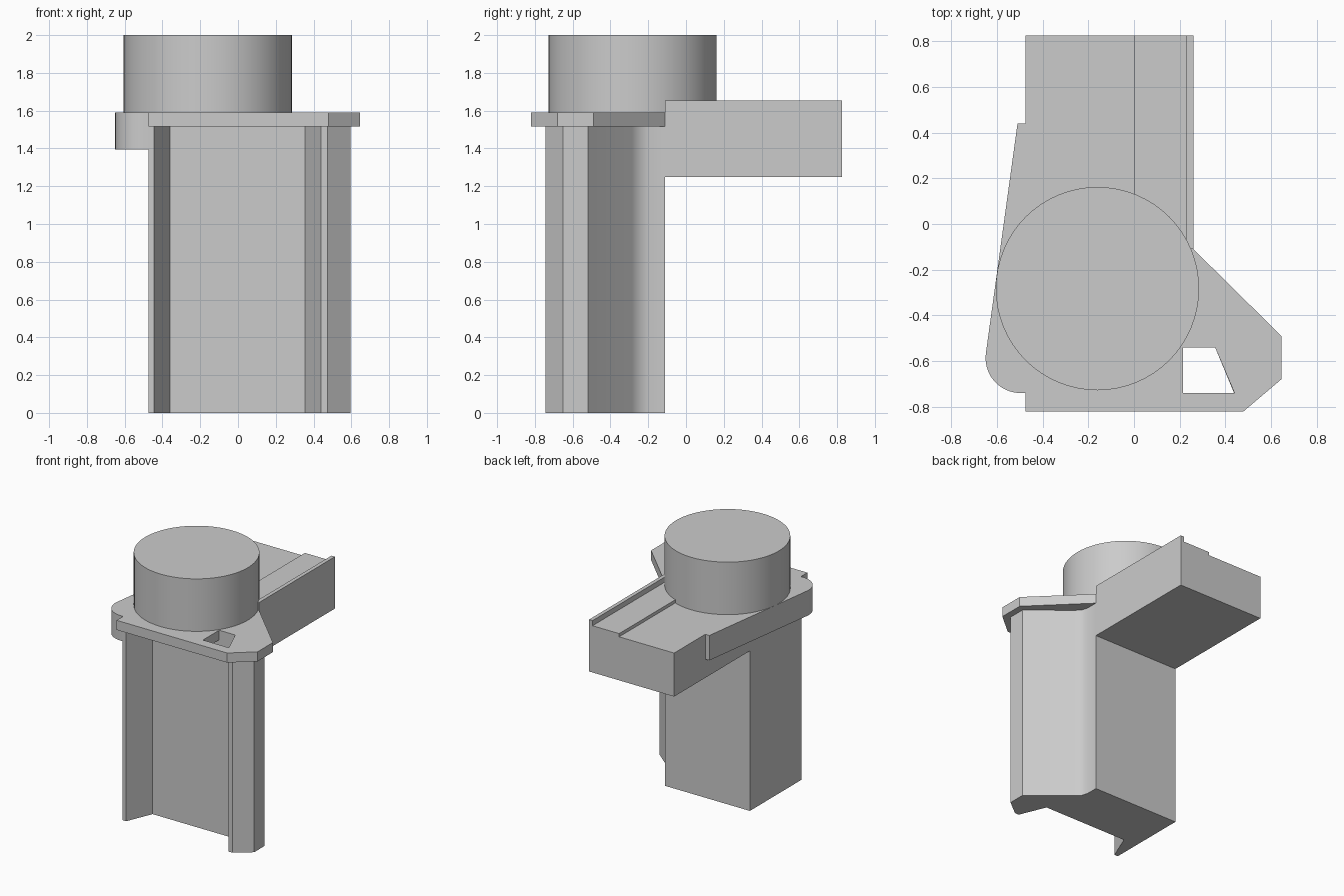
import bpy, bmesh, math
from mathutils import Vector

if "Cube" in bpy.data.objects:
    bpy.data.objects.remove(bpy.data.objects["Cube"])


def prism(name, pts, a, b, axis='z', hole=None, smooth=None):
    """Extrude a profile from a to b: (x, y) along z, or (x, z) along y."""
    bm = bmesh.new()

    def at(p, h):
        return Vector((p[0], p[1], h)) if axis == 'z' else Vector((p[0], h, p[1]))

    edges = []
    for loop in filter(None, (pts, hole)):
        vs = [bm.verts.new(at(p, a)) for p in loop]
        edges += [bm.edges.new((vs[i], vs[i - 1])) for i in range(len(vs))]
    if hole:
        bmesh.ops.triangle_fill(bm, edges=edges, use_beauty=True)
        bmesh.ops.dissolve_limit(bm, angle_limit=0.01, verts=[], edges=bm.edges[:])
    else:
        bm.faces.new(vs)
    ext = bmesh.ops.extrude_face_region(bm, geom=bm.faces[:], use_keep_orig=True)
    top = [g for g in ext['geom'] if isinstance(g, bmesh.types.BMVert)]
    bmesh.ops.translate(bm, verts=top, vec=at((0, 0), b - a))
    bmesh.ops.recalc_face_normals(bm, faces=bm.faces[:])
    me = bpy.data.meshes.new(name)
    bm.to_mesh(me)
    bm.free()
    ob = bpy.data.objects.new(name, me)
    bpy.context.collection.objects.link(ob)
    if smooth:
        bpy.ops.object.select_all(action='DESELECT')
        ob.select_set(True)
        bpy.context.view_layer.objects.active = ob
        bpy.ops.object.shade_smooth_by_angle(angle=math.radians(smooth))
    return ob


def arc(cx, cy, r, a0, a1, n):
    return [(cx + r * math.cos(math.radians(a0 + (a1 - a0) * i / n)),
             cy + r * math.sin(math.radians(a0 + (a1 - a0) * i / n)))
            for i in range(n + 1)]


# Column with a recessed front between two tapered arms
prism("column", [
    (-0.475, -0.11), (-0.475, -0.745), (-0.445, -0.745), (-0.36, -0.54),
    (0.355, -0.54), (0.44, -0.745), (0.475, -0.745), (0.595, -0.65),
    (0.595, -0.52), (0.31, -0.285), (0.275, -0.25), (0.26, -0.2), (0.26, -0.11)],
    0, 1.515, smooth=35)

# Flat plate on the column, with an opening into the recess
prism("top_plate", [
    (-0.475, -0.11), (-0.475, -0.82), (0.48, -0.82), (0.645, -0.68),
    (0.645, -0.49), (0.26, -0.11)],
    1.515, 1.59,
    hole=[(0.215, -0.54), (0.355, -0.54), (0.44, -0.74), (0.215, -0.74)])

# Rear bar with its stepped top
prism("rear_bar", [
    (-0.475, 1.25), (0.26, 1.25), (0.26, 1.655), (0.23, 1.655),
    (0.23, 1.615), (0, 1.615), (0, 1.59), (-0.475, 1.59)],
    -0.11, 0.825, axis='y')

# Tapered flange along the left side, rounded at the front
prism("side_flange",
      [(-0.475, 0.44), (-0.51, 0.44)] + arc(-0.497, -0.587, 0.153, 172, 270, 12)
      + [(-0.475, -0.74)], 1.395, 1.59, smooth=30)

# Round cap
prism("round_cap", arc(-0.16, -0.283, 0.445, 0, 360, 64)[:-1], 1.59, 2.0, smooth=30)
